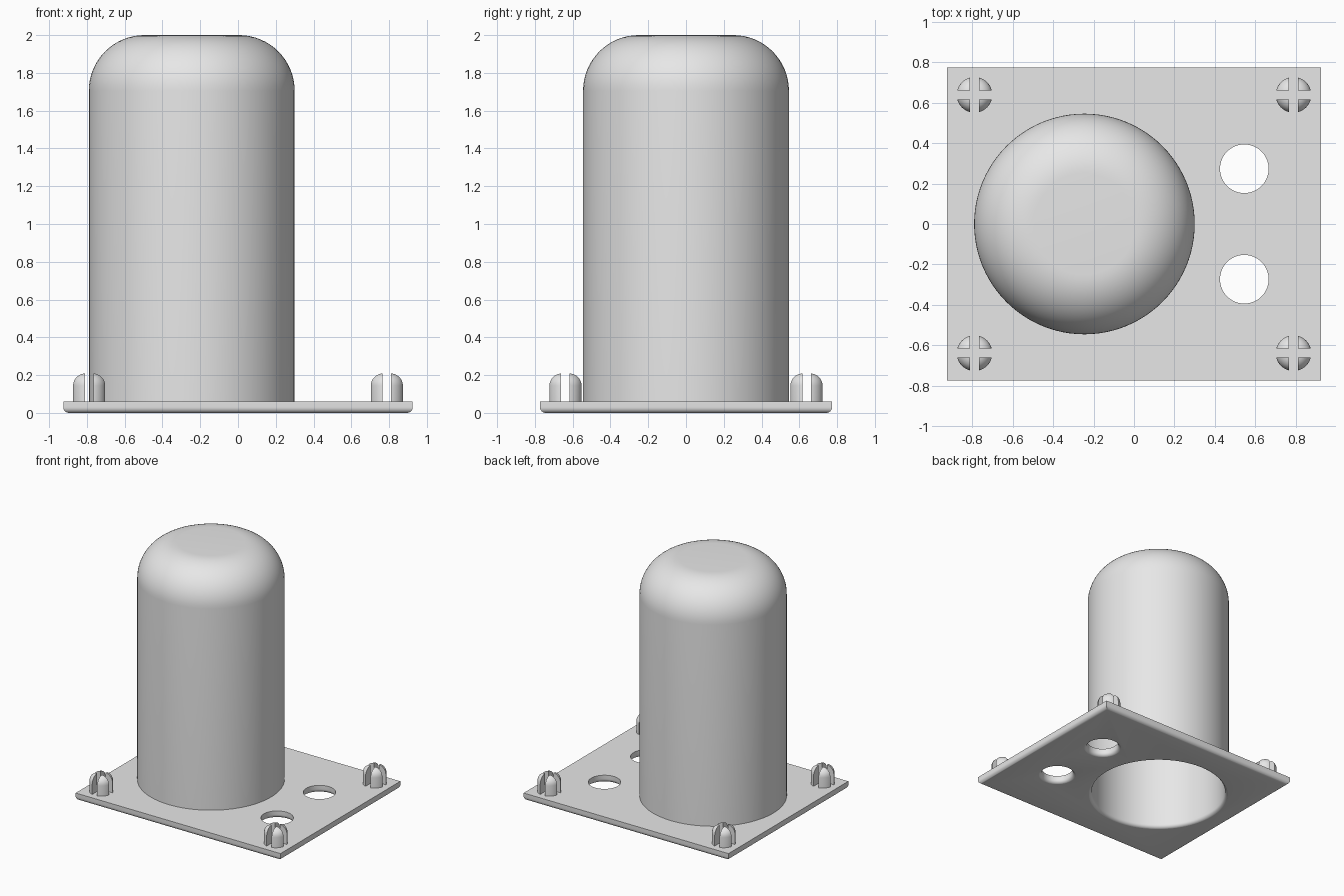
import bpy, bmesh
from math import sin, cos, pi, radians
from mathutils import Matrix

cube = bpy.data.objects.get("Cube")
if cube:
    bpy.data.objects.remove(cube, do_unlink=True)

GREY = (0.8, 0.8, 0.8, 1)
mat = bpy.data.materials.new("plain grey")
mat.use_nodes = True
mat.diffuse_color = GREY
mat.node_tree.nodes["Principled BSDF"].inputs["Base Color"].default_value = GREY

HALF_X, HALF_Y, THICK = 0.925, 0.773, 0.06
ROUND = 0.03          # rounding on the underside
CUP_X, CUP_R, WALL = -0.245, 0.545, 0.03


def finish(name, bm, loc=(0, 0, 0)):
    bmesh.ops.recalc_face_normals(bm, faces=bm.faces)
    me = bpy.data.meshes.new(name)
    bm.to_mesh(me)
    bm.free()
    me.materials.append(mat)
    ob = bpy.data.objects.new(name, me)
    ob.location = loc
    bpy.context.collection.objects.link(ob)
    return ob


def lathe(name, profile, loc=(0, 0, 0), steps=96):
    """Spin an (r, z) profile about the z axis."""
    bm = bmesh.new()
    verts = [bm.verts.new((r, 0, z)) for r, z in profile]
    edges = [bm.edges.new(pair) for pair in zip(verts, verts[1:])]
    bmesh.ops.spin(bm, geom=verts + edges, axis=(0, 0, 1), cent=(0, 0, 0),
                   angle=2 * pi, steps=steps, use_merge=True)
    bmesh.ops.remove_doubles(bm, verts=bm.verts, dist=1e-5)
    return finish(name, bm, loc)


def box(name, size, loc):
    bm = bmesh.new()
    bmesh.ops.create_cube(bm, size=1, matrix=Matrix.Diagonal((*size, 1)))
    return finish(name, bm, loc)


def cut(ob, cutter):
    cutter.hide_render = True
    mod = ob.modifiers.new("cut", "BOOLEAN")
    mod.operation, mod.solver, mod.object = "DIFFERENCE", "EXACT", cutter
    bpy.context.view_layer.objects.active = ob
    bpy.ops.object.modifier_apply(modifier=mod.name)
    bpy.data.objects.remove(cutter, do_unlink=True)


def smooth(ob):
    bpy.ops.object.select_all(action="DESELECT")
    ob.select_set(True)
    bpy.context.view_layer.objects.active = ob
    bpy.ops.object.shade_smooth_by_angle(angle=radians(30))


def dome(radius, top, fillet, n):
    """Quarter-round shoulder ending in a flat top."""
    arc = [(radius - fillet + fillet * cos(pi / 2 * i / n),
            top - fillet + fillet * sin(pi / 2 * i / n)) for i in range(n + 1)]
    return arc + [(0, top)]


def flared_hole(radius, x, y):
    """Cutter that widens with a rounded lip at the underside."""
    n = 6
    arc = [(radius + ROUND * (1 - cos(pi / 2 * i / n)),
            ROUND - 0.001 - ROUND * sin(pi / 2 * i / n)) for i in range(n + 1)]
    profile = [(0, 0.2), (radius, 0.2)] + arc + [(radius + ROUND, -0.1), (0, -0.1)]
    return lathe("hole_cutter", profile, (x, y, 0))


# Base plate with rounded lower edges
plate = box("base_plate", (2 * HALF_X, 2 * HALF_Y, THICK), (0, 0, THICK / 2))
bm = bmesh.new()
bm.from_mesh(plate.data)
low = [e for e in bm.edges if all(v.co.z < 0 for v in e.verts)]
bmesh.ops.bevel(bm, geom=low, offset=ROUND, segments=6, profile=0.5, affect="EDGES")
bm.to_mesh(plate.data)
bm.free()

# Cup mouth and two round holes
cut(plate, flared_hole(CUP_R - WALL, CUP_X, 0))
for y in (-0.273, 0.273):
    cut(plate, flared_hole(0.12, 0.545, y))
smooth(plate)

# Hollow domed cup, open at the bottom
outer = [(CUP_R, THICK)] + dome(CUP_R, 2, 0.295, 16)
inner = [(CUP_R - WALL, THICK)] + dome(CUP_R - WALL, 2 - WALL, 0.265, 16)
for name, profile in (("cup_outside", outer), ("cup_inside", inner)):
    cup = lathe(name, profile, (CUP_X, 0, 0))
    if name == "cup_inside":
        cup.data.flip_normals()
    smooth(cup)

# Split corner pegs
PEG_R, PEG_TOP, SLOT = 0.088, 0.21, 0.045
for sx, side in ((-1, "right"), (1, "left")):
    for sy, end in ((-1, "front"), (1, "back")):
        x, y = sx * 0.788, sy * 0.638
        peg = lathe(f"peg_{end}_{side}",
                    [(0, THICK - 0.01), (PEG_R, THICK - 0.01)] + dome(PEG_R, PEG_TOP, 0.066, 8),
                    (x, y, 0), 48)
        for size in ((SLOT, 0.4, 0.4), (0.4, SLOT, 0.4)):
            cut(peg, box("slot_cutter", size, (x, y, 0.15)))
        smooth(peg)
